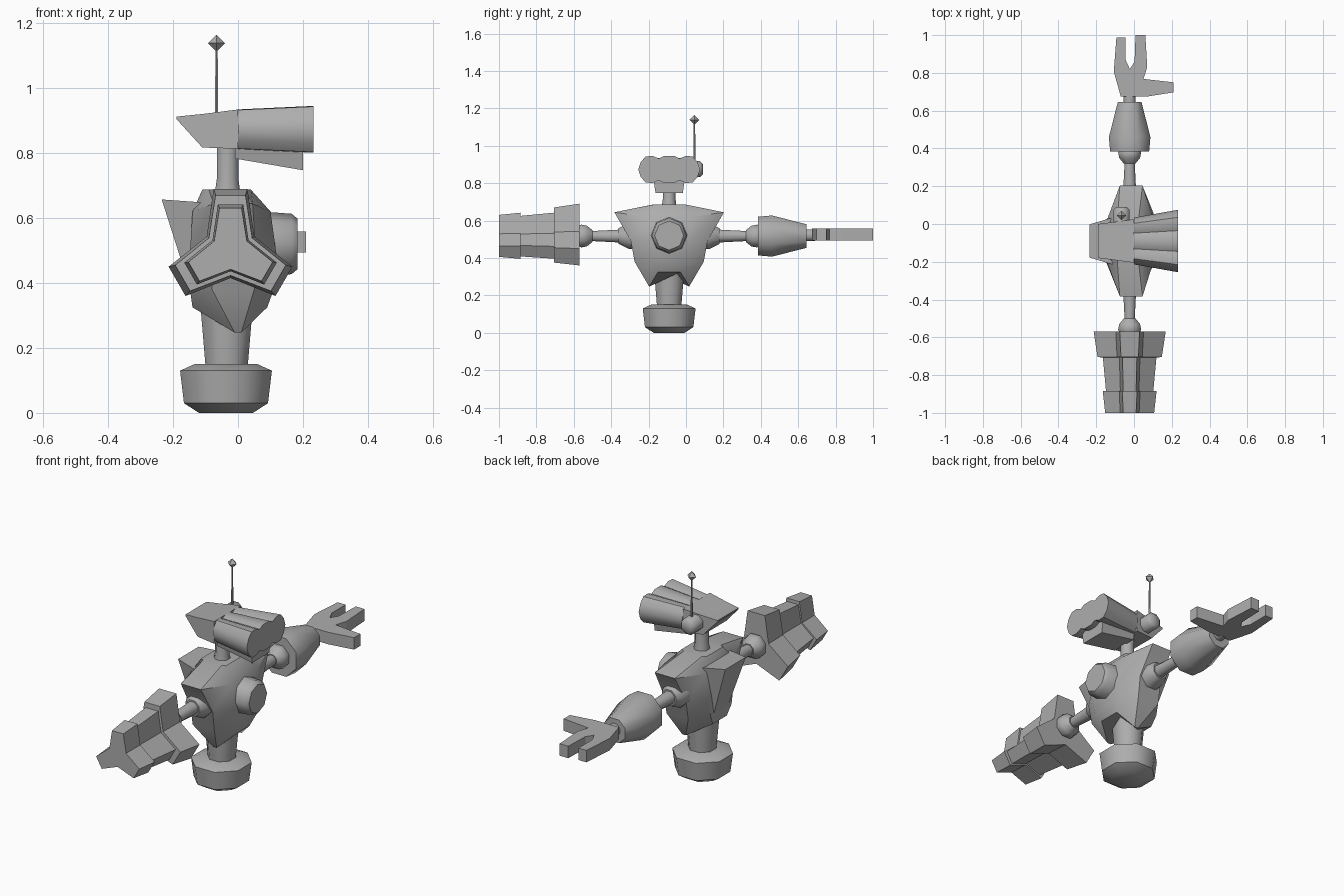
import bpy, bmesh, math
from math import sin, cos, pi, radians
from mathutils import Vector

cube = bpy.data.objects.get("Cube")
if cube:
    bpy.data.objects.remove(cube, do_unlink=True)

grey = bpy.data.materials.new("plain grey")
grey.use_nodes = True
COLOUR = (0.42, 0.42, 0.42, 1)
grey.diffuse_color = COLOUR
grey.node_tree.nodes["Principled BSDF"].inputs["Base Color"].default_value = COLOUR

MID_Y = -0.09
ARM_X, ARM_Z = -0.023, 0.517


def finish(name, bm, angle):
    bmesh.ops.recalc_face_normals(bm, faces=bm.faces)
    mesh = bpy.data.meshes.new(name)
    bm.to_mesh(mesh)
    bm.free()
    mesh.materials.append(grey)
    ob = bpy.data.objects.new(name, mesh)
    bpy.context.collection.objects.link(ob)
    bpy.ops.object.select_all(action='DESELECT')
    ob.select_set(True)
    bpy.context.view_layer.objects.active = ob
    bpy.ops.object.shade_smooth_by_angle(angle=radians(angle))
    return ob


def loft(name, rings, angle=30):
    """Skin matching rings of points and cap both ends."""
    bm = bmesh.new()
    rows = [[bm.verts.new(p) for p in ring] for ring in rings]
    n = len(rows[0])
    for a, b in zip(rows, rows[1:]):
        for i in range(n):
            j = (i + 1) % n
            bm.faces.new((a[i], a[j], b[j], b[i]))
    bm.faces.new(rows[0])
    bm.faces.new(rows[-1])
    return finish(name, bm, angle)


def lathe(name, profile, centre, axis=(0, 0, 1), sides=8, turn=0.5, angle=50):
    """Turn (radius, distance) pairs around an axis."""
    q = Vector((0, 0, 1)).rotation_difference(Vector(axis))
    steps = [2 * pi * (i + turn) / sides for i in range(sides)]
    rings = [[Vector(centre) + q @ Vector((r * cos(t), r * sin(t), h)) for t in steps]
             for r, h in profile]
    return loft(name, rings, angle)


def hull(name, points):
    bm = bmesh.new()
    for p in points:
        bm.verts.new(p)
    bmesh.ops.convex_hull(bm, input=bm.verts)
    return finish(name, bm, 15)


# Drum base and waist
lathe("base_drum", [(0.09, 0), (0.14, 0.03), (0.153, 0.13), (0.105, 0.15)],
      (-0.037, MID_Y, 0))
lathe("waist", [(0.07, 0.14), (0.09, 0.36)], (-0.035, MID_Y, 0))


# Torso: eight-sided rings with flat front, back and flared shoulder ends
def torso_ring(z, x0, x1, a, tip_z, t0, t1, b):
    return [(x, MID_Y + y, h) for x, y, h in (
        (x1, -a, z), (x1, a, z), (t1, b, tip_z), (t0, b, tip_z),
        (x0, a, z), (x0, -a, z), (t0, -b, tip_z), (t1, -b, tip_z))]


loft("torso", [
    torso_ring(0.325, -0.14, 0.09, 0.06, 0.247, -0.01, 0.01, 0.107),
    torso_ring(0.38, -0.148, 0.11, 0.09, 0.38, -0.08, 0.05, 0.185),
    torso_ring(0.49, -0.148, 0.118, 0.11, 0.49, -0.08, 0.055, 0.205),
    torso_ring(0.62, -0.14, 0.1, 0.12, 0.644, -0.075, 0.045, 0.293),
    torso_ring(0.687, -0.11, 0.04, 0.07, 0.687, -0.09, 0.02, 0.08)], 35)

# Wedge on the back of the torso
hull("back_wedge", [(x, MID_Y + s * y, z) for s in (-1, 1) for x, y, z in (
    (-0.235, 0.088, 0.657), (-0.11, 0.125, 0.648), (-0.14, 0.06, 0.36))])

# Round chest dial
lathe("chest_dial", [(0.1, 0.07), (0.093, 0.165), (0.078, 0.183)],
      (0, MID_Y, 0.52), (1, 0, 0), turn=0)

# Neck
lathe("neck", [(0.045, 0.66), (0.036, 0.72), (0.036, 0.84)], (-0.032, MID_Y, 0))

# Head block behind the visor
loft("head_block", [[(x, MID_Y + s * w, z) for s, z in
                     ((-1, lo), (-1, hi), (1, hi), (1, lo))]
                    for x, w, lo, hi in ((-0.19, 0.09, 0.905, 0.912),
                                         (-0.11, 0.1, 0.817, 0.92),
                                         (0, 0.115, 0.813, 0.934))], 15)

# Visor: lobed tube widening toward its open end
quarter = [(0.165, 0), (0.152, 0.04), (0.125, 0.07), (0.088, 0.072),
           (0.055, 0.058), (0.028, 0.072)]
half = quarter + [(-y, z) for y, z in reversed(quarter)]
lobes = half + [(-y, -z) for y, z in half[1:-1]]
loft("visor", [[(x, MID_Y + y * w, 0.873 + z * h) for y, z in lobes]
               for x, w, h in ((0, 0.75, 0.85), (0.232, 1, 1))], 35)

# Jaw box under the visor
loft("jaw_box", [[(x, MID_Y + s * w, z) for s, w, z in
                  ((-1, 0.085, 0.83), (1, 0.085, 0.83), (1, 0.073, lo), (-1, 0.073, lo))]
                 for x, lo in ((-0.01, 0.783), (0.2, 0.747))], 15)

# Antenna with its side pod
ant_x, ant_y = -0.066, 0.045
lathe("antenna_pod", [(0.046, 0), (0.046, 0.075), (0.03, 0.09)],
      (ant_x, 0, 0.875), (0, 1, 0))
lathe("antenna_rod", [(0.006, 0.87), (0.004, 1.12)], (ant_x, ant_y, 0), sides=6)
hull("antenna_tip", [(ant_x + dx, ant_y + dy, 1.138 + dz) for s in (-0.026, 0.026)
                     for dx, dy, dz in ((s, 0, 0), (0, s, 0), (0, 0, s))])

# Arms: shoulder bell, rod and elbow, the same on both sides
for side, axis in (("left", (0, 1, 0)), ("right", (0, -1, 0))):
    centre = (ARM_X, MID_Y, ARM_Z)
    lathe(side + "_shoulder", [(0.075, 0.14), (0.075, 0.215), (0.045, 0.27)], centre, axis)
    lathe(side + "_arm_rod", [(0.038, 0.25), (0.028, 0.43)], centre, axis)
    lathe(side + "_elbow", [(0.034, 0.41), (0.06, 0.44), (0.066, 0.47), (0.05, 0.5)],
          centre, axis)

# Forearm and wrist of the gripping arm
lathe("forearm", [(0.112, 0.385), (0.119, 0.46), (0.068, 0.645)],
      (ARM_X, 0, ARM_Z), (0, 1, 0))
lathe("wrist", [(0.034, 0.63), (0.034, 0.69)], (ARM_X, 0, 0.522), (0, 1, 0))

# Flat hand with two fingers and a thumb
outline = [(-0.07, 0.675), (0.07, 0.675), (0.21, 0.697), (0.21, 0.75), (0.05, 0.768),
           (0.07, 0.83), (0.06, 1), (0.008, 1), (0.003, 0.86), (-0.022, 0.82),
           (-0.045, 0.87), (-0.045, 0.988), (-0.093, 0.988), (-0.107, 0.807)]
loft("hand", [[(x, y, z) for x, y in outline] for z in (0.493, 0.558)], 20)


# Three-bladed cannon: star section stepped along the arm
def star_ring(y, reach, width, notch):
    pts = []
    for k in range(3):
        t = pi / 2 + k * 2 * pi / 3
        for out, across in ((reach, -width), (reach, width)):
            pts.append((ARM_X + out * cos(t) - across * sin(t), y,
                        0.5 + out * sin(t) + across * cos(t)))
        t += pi / 3
        pts.append((ARM_X + notch * cos(t), y, 0.5 + notch * sin(t)))
    return pts


loft("cannon", [star_ring(*r) for r in (
    (-0.57, 0.19, 0.052, 0.085), (-0.705, 0.17, 0.046, 0.077),
    (-0.706, 0.142, 0.038, 0.063), (-0.884, 0.125, 0.034, 0.057),
    (-0.885, 0.142, 0.039, 0.064), (-1, 0.13, 0.034, 0.058))], 15)
